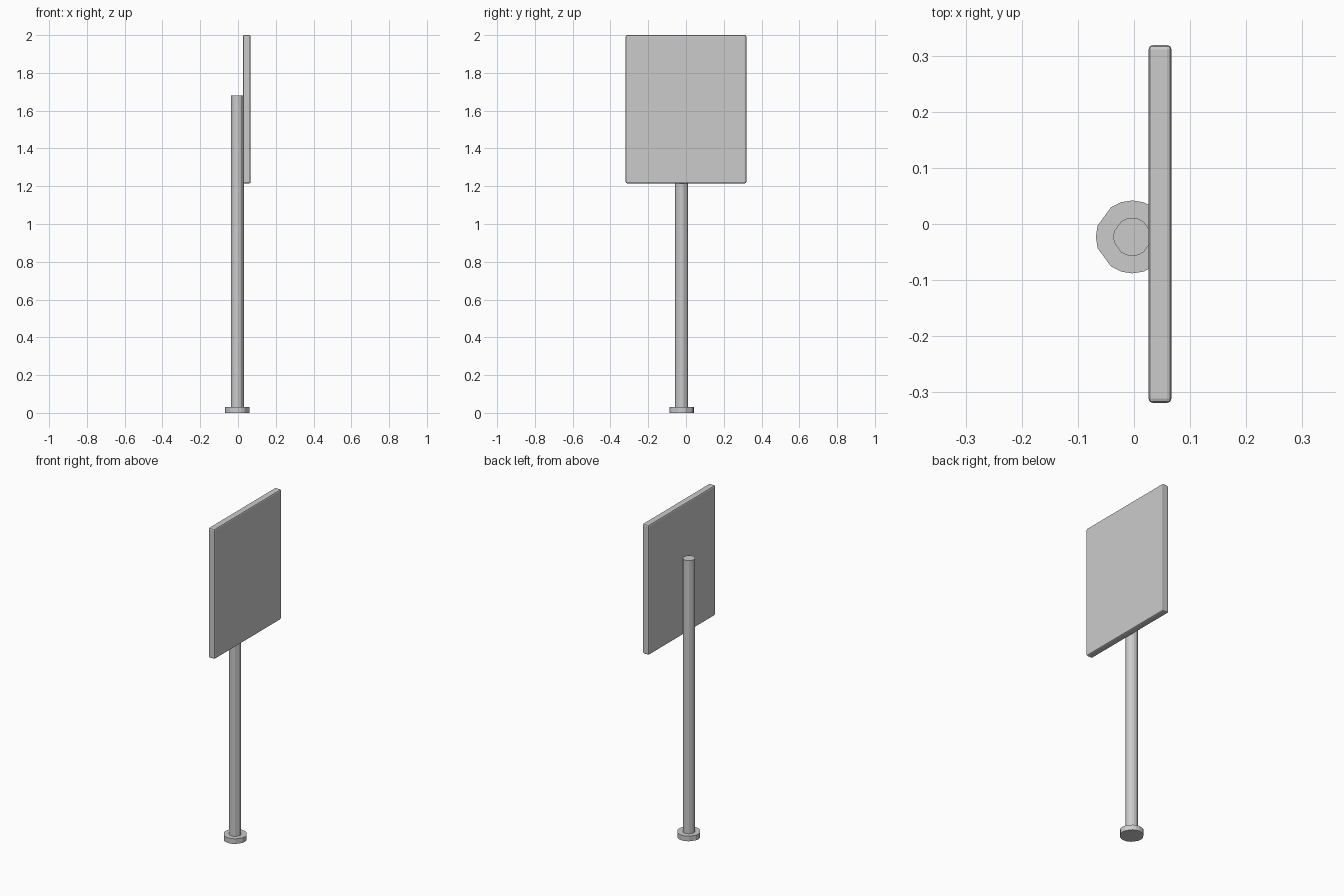
import bpy, bmesh, math

if "Cube" in bpy.data.objects:
    bpy.data.objects.remove(bpy.data.objects["Cube"])

CX, CY = -0.003, -0.023  # post axis


def finish(bm, name):
    bmesh.ops.recalc_face_normals(bm, faces=bm.faces)
    mesh = bpy.data.meshes.new(name)
    bm.to_mesh(mesh)
    bm.free()
    obj = bpy.data.objects.new(name, mesh)
    bpy.context.collection.objects.link(obj)
    return obj


def post_part(name, radius, z0, z1):
    # 20-sided outline with the four diagonal corners cut flat
    angles = [a for a in range(0, 360, 18) if a not in (36, 144, 216, 324)]
    bm = bmesh.new()
    verts = [bm.verts.new((CX + radius * math.cos(math.radians(a)),
                           CY + radius * math.sin(math.radians(a)), z0)) for a in angles]
    face = bm.faces.new(verts)
    top = bmesh.ops.extrude_face_region(bm, geom=[face], use_keep_orig=True)["geom"]
    bmesh.ops.translate(bm, vec=(0, 0, z1 - z0),
                        verts=[g for g in top if isinstance(g, bmesh.types.BMVert)])
    return finish(bm, name)


# Round foot and pole
post_part("base_disc", 0.065, 0.0, 0.031)
post_part("pole", 0.034, 0.031, 1.68)

# Sign board with softened edges
bm = bmesh.new()
bmesh.ops.create_cube(bm, size=1)
bmesh.ops.scale(bm, vec=(0.041, 0.638, 0.785), verts=bm.verts)
bmesh.ops.translate(bm, vec=(0.0463, 0, 1.6075), verts=bm.verts)
board = finish(bm, "sign_board")
bevel = board.modifiers.new("edge_bevel", "BEVEL")
bevel.width = 0.008
bevel.segments = 2
